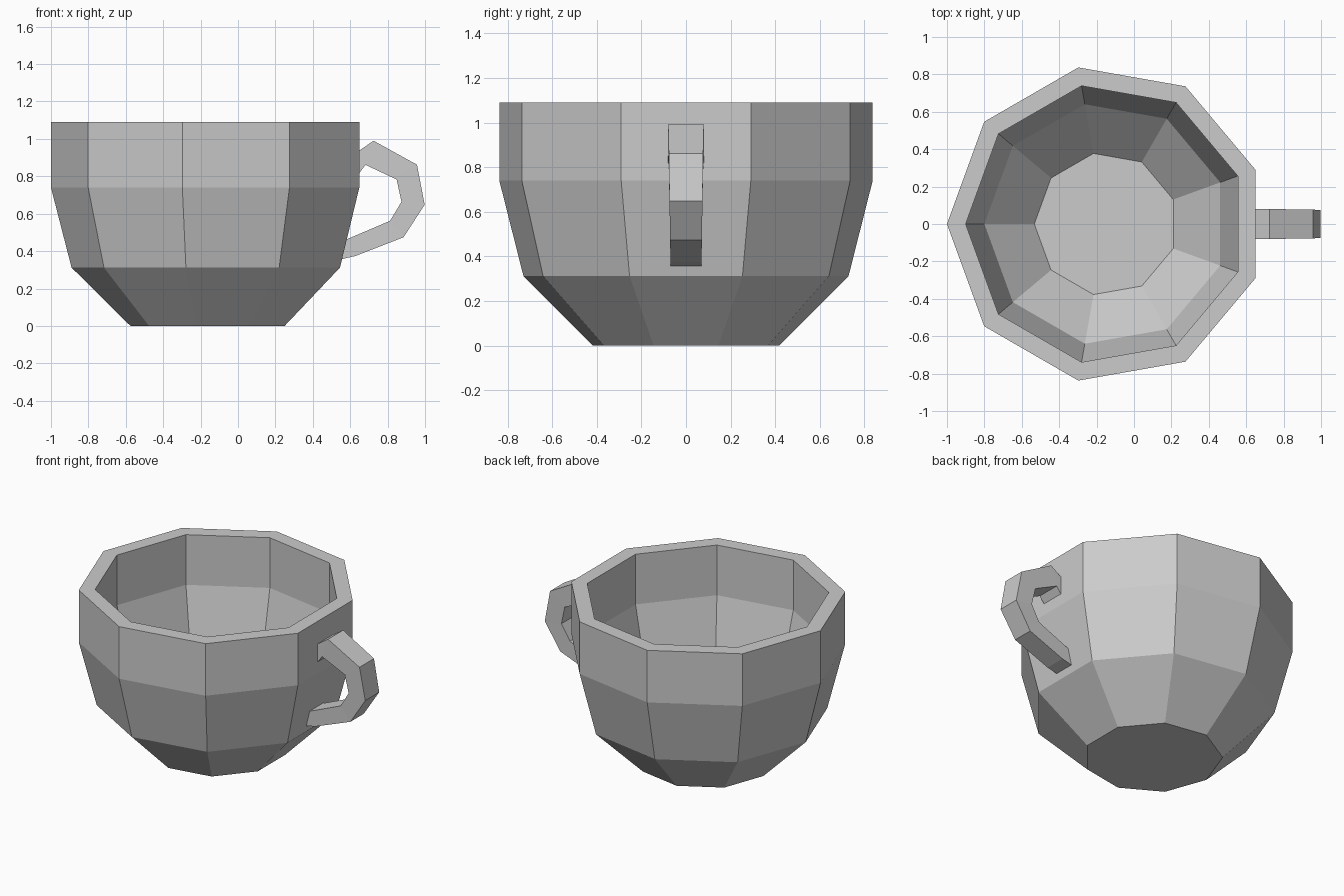
import bpy, bmesh
from math import cos, sin, radians

if "Cube" in bpy.data.objects:
    bpy.data.objects.remove(bpy.data.objects["Cube"])

SIDES, CX = 9, -0.15


def finish(name, bm):
    bmesh.ops.recalc_face_normals(bm, faces=bm.faces)
    mesh = bpy.data.meshes.new(name)
    bm.to_mesh(mesh)
    bm.free()
    obj = bpy.data.objects.new(name, mesh)
    bpy.context.collection.objects.link(obj)
    return obj


def loft(name, rings):
    """Skin consecutive closed rings of points and cap both ends."""
    bm = bmesh.new()
    loops = [[bm.verts.new(p) for p in ring] for ring in rings]
    n = len(rings[0])
    for a, b in zip(loops, loops[1:]):
        for i in range(n):
            j = (i + 1) % n
            bm.faces.new((a[i], a[j], b[j], b[i]))
    bm.faces.new(loops[0])
    bm.faces.new(loops[-1])
    return finish(name, bm)


# Cup body: outer wall from base to rim, then inner wall down to the inner floor
profile = [(0.425, 0), (0.74, 0.312), (0.85, 0.74), (0.85, 1.09),
           (0.75, 1.09), (0.75, 0.753), (0.65, 0.363), (0.383, 0.10)]
angles = [radians(180 + 360 / SIDES * i) for i in range(SIDES)]
loft("cup_body", [[(CX + r * cos(a), r * sin(a), z) for a in angles]
                  for r, z in profile])

# Handle: outer point, inner point and half width at each bend, ends sunk in the wall
bends = [((0.60, 0.905), (0.60, 0.755), 0.08),
         ((0.725, 0.99), (0.682, 0.861), 0.08),
         ((0.957, 0.862), (0.848, 0.783), 0.077),
         ((0.998, 0.648), (0.874, 0.664), 0.074),
         ((0.885, 0.474), (0.813, 0.562), 0.071),
         ((0.628, 0.374), (0.59, 0.467), 0.07),
         ((0.51, 0.347), (0.51, 0.445), 0.07)]
loft("handle", [[(o[0], -w, o[1]), (o[0], w, o[1]),
                 (i[0], w, i[1]), (i[0], -w, i[1])] for o, i, w in bends])
